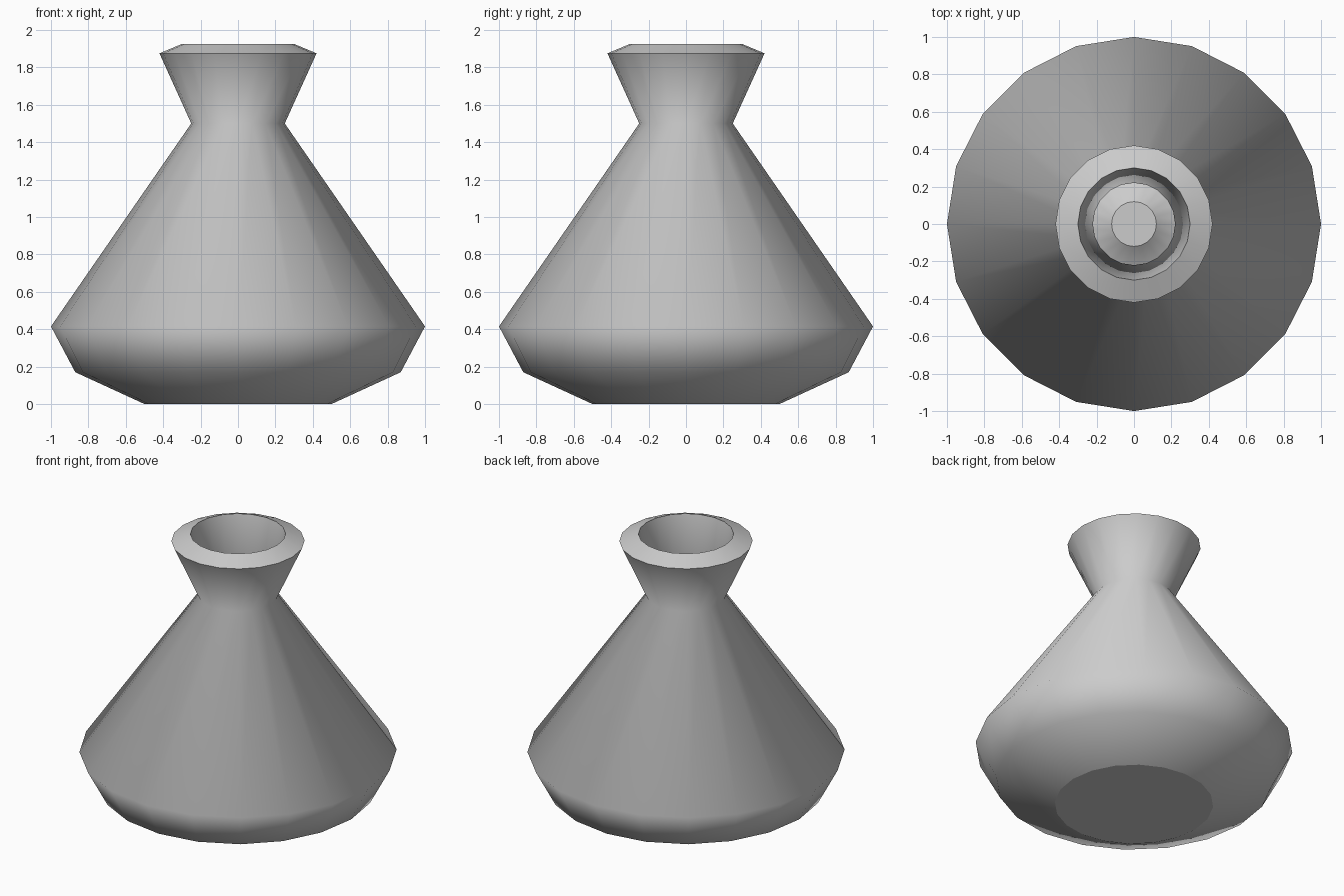
import bpy, bmesh, math

if "Cube" in bpy.data.objects:
    bpy.data.objects.remove(bpy.data.objects["Cube"])

SIDES = 20

# Lathe profile: (radius, height, sharp ring?) from the base, over the rim, to the inner floor
PROFILE = [
    (0.50, 0.00, True),     # base edge
    (0.87, 0.17, False),
    (1.00, 0.415, False),   # widest ring
    (0.25, 1.50, False),    # neck
    (0.42, 1.875, True),    # outer lip
    (0.30, 1.925, True),    # inner lip
    (0.22, 1.50, False),    # inside of neck
    (0.93, 0.43, False),    # inside of body
    (0.82, 0.21, False),
    (0.45, 0.05, False),    # inner floor
    (0.12, 0.30, True),     # raised centre of the floor
]


def lathe(name, profile, sides):
    bm = bmesh.new()
    rings = []
    for r, z, _ in profile:
        rings.append([bm.verts.new((r * math.cos(math.tau * i / sides),
                                    r * math.sin(math.tau * i / sides), z))
                      for i in range(sides)])
    for a, b in zip(rings, rings[1:]):
        for i in range(sides):
            j = (i + 1) % sides
            bm.faces.new((a[i], a[j], b[j], b[i])).smooth = True
    # flat caps: underside and inner floor
    bm.faces.new(rings[0][::-1])
    bm.faces.new(rings[-1])
    # crisp rings
    for ring, (_, _, sharp) in zip(rings, profile):
        if sharp:
            for i in range(sides):
                bm.edges.get((ring[i], ring[(i + 1) % sides])).smooth = False
    mesh = bpy.data.meshes.new(name)
    bm.to_mesh(mesh)
    bm.free()
    obj = bpy.data.objects.new(name, mesh)
    bpy.context.collection.objects.link(obj)
    return obj


lathe("vase", PROFILE, SIDES)
